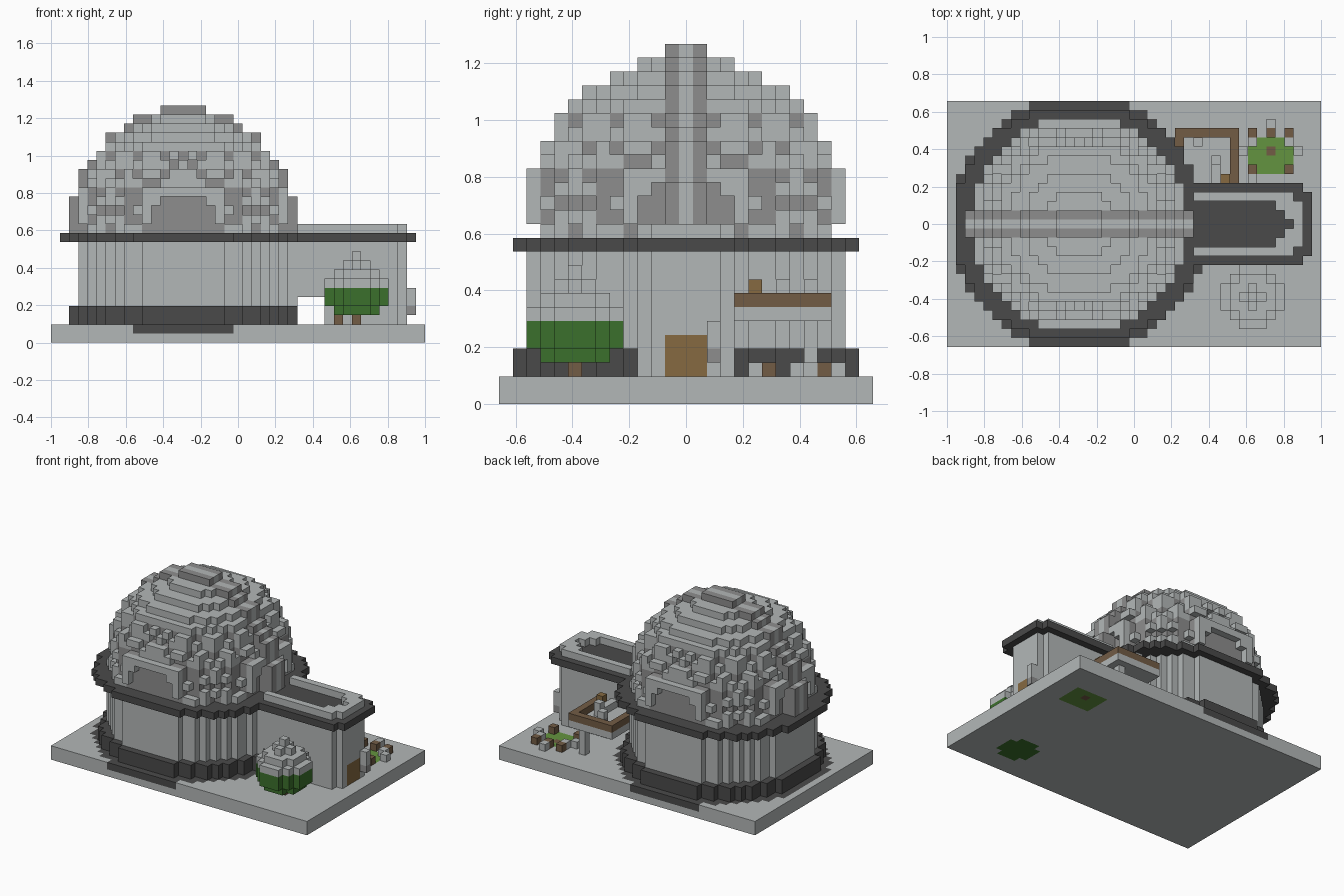
import bpy, bmesh, random
from mathutils import Vector

if "Cube" in bpy.data.objects:
    bpy.data.objects.remove(bpy.data.objects["Cube"])

V = 2 / 41          # block size
CX = 14             # column of the tower centre
random.seed(4)

COLOURS = {
    "light_stone": (.45, .475, .475),
    "mid_stone": (.27, .27, .27),
    "dark_stone": (.068, .068, .068),
    "leaf_green": (.044, .162, .025),
    "grass_green": (.127, .296, .05),
    "wood_brown": (.17, .107, .06),
    "door_tan": (.238, .144, .053),
}
MATS = {}
for label, rgb in COLOURS.items():
    m = bpy.data.materials.new(label)
    m.use_nodes = True
    m.diffuse_color = (*rgb, 1)
    m.node_tree.nodes["Principled BSDF"].inputs["Base Color"].default_value = (*rgb, 1)
    MATS[label] = m
LIGHT, MID, DARK, LEAF, GRASS, WOOD, TAN = COLOURS

AXES = [Vector((1, 0, 0)), Vector((0, 1, 0)), Vector((0, 0, 1))]


def blocks(name, cells):
    """Make one object from {(column, row, layer): colour}, outer faces only."""
    used = list(dict.fromkeys(cells.values()))
    bm = bmesh.new()
    corners = {}

    def corner(p):
        key = tuple(round(c * 2) for c in p)
        if key not in corners:
            corners[key] = bm.verts.new(((p.x - 20) * V, p.y * V, (p.z + .5) * V))
        return corners[key]

    for cell, colour in cells.items():
        centre = Vector(cell)
        for k in range(3):
            for sign in (-1, 1):
                n = AXES[k] * sign
                if tuple(int(c) for c in centre + n) in cells:
                    continue
                a, b = AXES[(k + 1) % 3] / 2, AXES[(k + 2) % 3] / 2 * sign
                mid = centre + n / 2
                face = bm.faces.new([corner(mid + s) for s in (-a - b, a - b, a + b, b - a)])
                face.material_index = used.index(colour)
    mesh = bpy.data.meshes.new(name)
    bm.to_mesh(mesh)
    bm.free()
    for label in used:
        mesh.materials.append(MATS[label])
    obj = bpy.data.objects.new(name, mesh)
    bpy.context.collection.objects.link(obj)


def box(i0, i1, j0, j1, k0, k1, colour):
    return {(i, j, k): colour for i in range(i0, i1 + 1)
            for j in range(j0, j1 + 1) for k in range(k0, k1 + 1)}


def inside(dx, dy, n):
    return n >= 0 and dx * dx + dy * dy <= n * n + 2 * n


def disc(n, k0, k1, colour):
    return {c: colour for c in box(CX - n, CX + n, -n, n, k0, k1, colour)
            if inside(c[0] - CX, c[1], n)}


# Ground slab, with the round footing sunk into its top
footing = disc(13, 1, 1, DARK)
slab = {c: m for c, m in box(0, 40, -13, 13, 0, 1, LIGHT).items() if c not in footing}
for c in slab:
    if abs(c[0] - 35) <= 2 and 6 <= c[1] <= 9:
        slab[c] = WOOD if c[:2] == (35, 8) else GRASS
    elif c[2] == 0 and (c[0] - 33) ** 2 + (c[1] + 8) ** 2 <= 5:
        slab[c] = LEAF
blocks("ground_slab", slab)
blocks("footing", footing)

# Round tower
blocks("plinth", disc(12, 2, 3, DARK))
tower = disc(11, 4, 10, LIGHT)
blocks("tower_wall", tower)

# Dark cornice running round the tower and the annex
cornice = disc(12, 11, 11, DARK)
for i, j, k in list(cornice):
    cornice[i - 1, j, k] = cornice[i + 1, j, k] = DARK
cornice.update(box(26, 38, -4, 4, 11, 11, DARK))
cornice.update(box(39, 39, -3, 3, 11, 11, DARK))
blocks("cornice", cornice)

# Dome: light outer blocks with gaps that show a darker core
dome_radius = dict(zip(range(12, 25), (11, 11, 11, 11, 11, 10, 10, 9, 9, 8, 7, 5, 3)))
gap_chance = {12: .25, 13: .5, 14: .5, 15: .5, 16: .6, 17: .4, 18: .2, 19: .2, 20: .15}
gaps = set()
for k, chance in gap_chance.items():
    for a in range(12):
        for b in range(a + 1):
            arch = k < 16 and b <= (2 if k == 15 else 3) and a == 11
            if arch or random.random() < chance:
                gaps.add((a, b, k))
dome = {}
for k, n in dome_radius.items():
    above = dome_radius.get(k + 1, -1)
    for i, j, _ in disc(n, k, k, LIGHT):
        dx, dy = abs(i - CX), abs(j)
        if dy <= 1:
            continue
        if not inside(dx, dy, n - 1):
            if (max(dx, dy), min(dx, dy), k) not in gaps:
                dome[i, j, k] = LIGHT
        else:
            dome[i, j, k] = MID if inside(dx, dy, above) else LIGHT
blocks("dome", dome)

# Raised rib over the dome
rib = {}
for k, h in zip(range(12, 26), (12, 12, 12, 12, 11, 11, 11, 10, 9, 8, 8, 6, 5, 2)):
    rib.update(box(CX - h, CX + h, -1, 1, k, k, MID))
    rib.update(box(CX - h, CX + h, 0, 0, k, k, LIGHT))
blocks("dome_rib", rib)

# Annex with a rounded nose, an open passage and a door
annex = {}
for c, m in box(26, 38, -3, 3, 2, 10, LIGHT).items():
    i, j, k = c
    if (i == 26 and k < 4) or (27 <= i <= 29 and k < 5) or (i == 38 and abs(j) == 3):
        continue
    annex[c] = TAN if i == 38 and abs(j) <= 1 and k <= 4 else m
blocks("annex", annex)

# Light parapet round the annex roof
parapet = {}
for c, m in box(27, 38, -3, 3, 12, 12, LIGHT).items():
    well = 2 if c[0] <= 35 else 37 - c[0]
    if abs(c[1]) > well and not (c[0] == 38 and abs(c[1]) == 3):
        parapet[c] = m
blocks("parapet", parapet)
lamp = box(39, 39, 2, 2, 4, 5, LIGHT)
lamp[39, 2, 3] = MID
blocks("door_lamp", lamp)

# Balcony beside the annex
balcony = {}
for c in box(25, 31, 4, 10, 6, 7, LIGHT):
    i, j, k = c
    rim = i in (25, 31) or j == 10
    if c not in tower and (k == 6 or rim):
        balcony[c] = WOOD if k == 7 else LIGHT
balcony.update(box(30, 30, 9, 9, 2, 5, LIGHT))
blocks("balcony", balcony)
furniture = box(30, 30, 5, 5, 7, 8, TAN)
furniture.update(box(29, 29, 7, 7, 7, 8, LIGHT))
furniture.update(box(29, 29, 4, 6, 7, 7, LIGHT))
furniture.update(box(27, 27, 9, 9, 7, 8, LIGHT))
furniture[27, 9, 7] = MID
blocks("balcony_furniture", furniture)

# Snow-topped tree
tree = {}
for k, reach in zip(range(3, 8), (5, 10, 10, 5, 1)):
    for i, j, _ in box(30, 36, -11, -5, k, k, LEAF):
        if (i - 33) ** 2 + (j + 8) ** 2 <= reach:
            tree[i, j, k] = LEAF
for i, j, k in list(tree):
    if k > 3 and (i, j, k + 1) not in tree:
        tree[i, j, k + 1] = LIGHT
tree[33, -8, 9] = LIGHT
blocks("tree", tree)
blocks("tree_trunk", {(31, -8, 2): WOOD, (33, -8, 2): WOOD})

# Garden logs and snow lumps
garden = {(i, j, 2): WOOD for i in (33, 35, 37) for j in (6, 10) if (i, j) != (35, 6)}
for spot in ((33, 9), (32, 8), (38, 8), (37, 9), (35, 11), (33, 5)):
    garden[(*spot, 2)] = LIGHT
blocks("garden_bed", garden)
